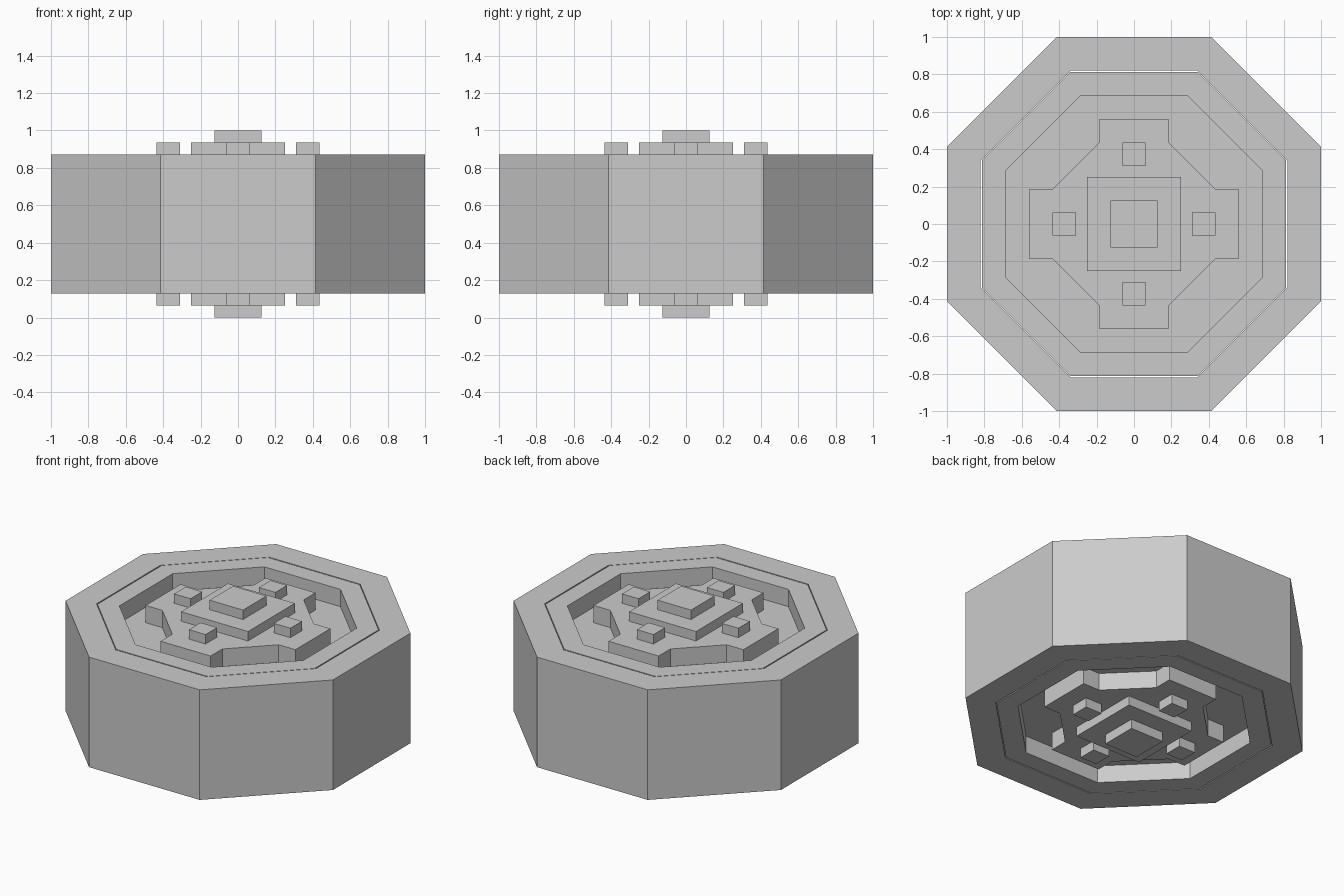
import bpy, bmesh

if "Cube" in bpy.data.objects:
    bpy.data.objects.remove(bpy.data.objects["Cube"])

MID = 0.5      # the model mirrors about this height
BODY = 0.372   # half height of the body


def octagon(a, b):
    """Octagon with flats at distance a and flat half-length b."""
    return [(a, -b), (a, b), (b, a), (-b, a), (-a, b), (-a, -b), (-b, -a), (b, -a)]


def finish(name, bm):
    bmesh.ops.recalc_face_normals(bm, faces=bm.faces)
    mesh = bpy.data.meshes.new(name)
    bm.to_mesh(mesh)
    bm.free()
    obj = bpy.data.objects.new(name, mesh)
    bpy.context.collection.objects.link(obj)
    return obj


def prism(name, pts, z0, z1):
    bm = bmesh.new()
    face = bm.faces.new([bm.verts.new((x, y, z0)) for x, y in pts])
    top = bmesh.ops.extrude_face_region(bm, geom=[face], use_keep_orig=True)
    verts = [v for v in top["geom"] if isinstance(v, bmesh.types.BMVert)]
    bmesh.ops.translate(bm, verts=verts, vec=(0, 0, z1 - z0))
    return finish(name, bm)


def ring(name, outer, inner, z0, z1):
    bm = bmesh.new()
    n = len(outer)
    loops = [[bm.verts.new((x, y, z)) for x, y in pts]
             for pts, z in ((outer, z0), (outer, z1), (inner, z1), (inner, z0))]
    for k in range(4):
        a, b = loops[k], loops[(k + 1) % 4]
        for i in range(n):
            j = (i + 1) % n
            bm.faces.new((a[i], a[j], b[j], b[i]))
    return finish(name, bm)


def square(cx, cy, h):
    return [(cx - h, cy - h), (cx + h, cy - h), (cx + h, cy + h), (cx - h, cy + h)]


# Rim and inner band, separated by a hairline gap on the straight sides
ring("outer_rim", octagon(1, 0.414), octagon(0.82, 0.34), MID - BODY, MID + BODY)
ring("inner_band", octagon(0.812, 0.342), octagon(0.688, 0.285), MID - BODY, MID + BODY)

# Recessed floor disc
prism("recessed_floor", octagon(0.72, 0.298), MID - 0.255, MID + 0.255)

# Cross-shaped hub: one arm's outline rotated four times
arm = [(0.435, -0.187), (0.56, -0.187), (0.56, 0.187), (0.435, 0.187)]
cross = []
for k in range(4):
    cross += arm
    arm = [(-y, x) for x, y in arm]
prism("cross_hub", cross, MID - BODY, MID + BODY)

# Raised plates and studs on the top and bottom faces
for side, s in (("top", 1), ("bottom", -1)):
    def layer(name, pts, h0, h1):
        z = sorted((MID + s * h0, MID + s * h1))
        prism(f"{side}_{name}", pts, *z)

    layer("plate", square(0, 0, 0.25), BODY, 0.436)
    layer("center_cap", square(0, 0, 0.125), 0.436, 0.5)
    for i, (x, y) in enumerate(((1, 0), (0, 1), (-1, 0), (0, -1))):
        layer(f"stud_{i + 1}", square(0.373 * x, 0.373 * y, 0.062), BODY, 0.436)
